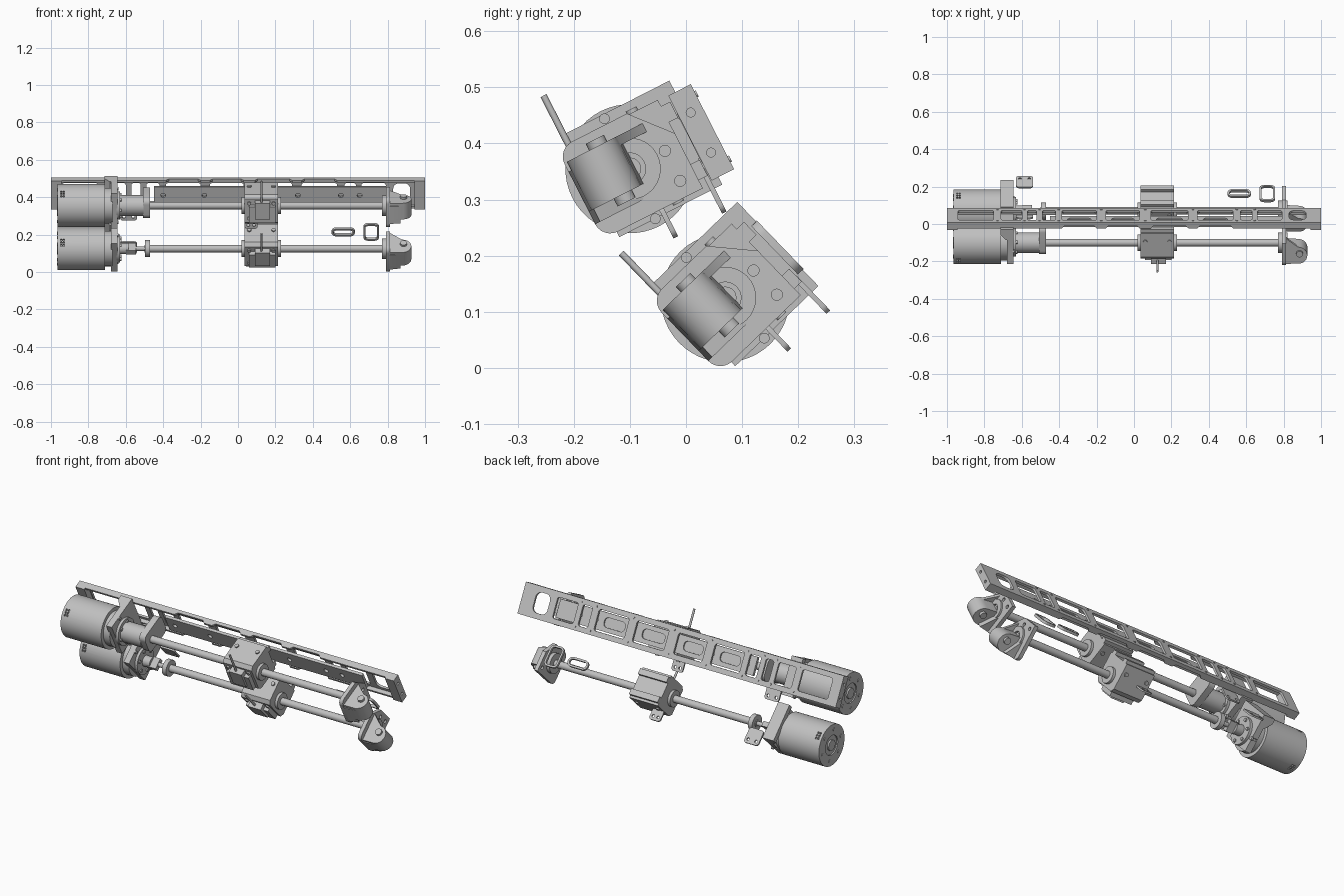
import bpy, bmesh
from math import sin, cos, pi, radians

if "Cube" in bpy.data.objects:
    bpy.data.objects.remove(bpy.data.objects["Cube"])

grey = bpy.data.materials.new("machined_grey")
grey.use_nodes = True
grey.diffuse_color = (0.53, 0.53, 0.53, 1)
grey.node_tree.nodes["Principled BSDF"].inputs["Base Color"].default_value = (0.53, 0.53, 0.53, 1)

# Each unit is built along x, with u toward the beam and v across it, then tilted
UPPER = ("upper", radians(27), -0.10, 0.355)
LOWER = ("lower", radians(44), 0.07, 0.125)


def prism(unit, name, axis, pts, a, b):
    """Extrude a 2D profile along the x, u or v axis from a to b."""
    place = {"x": lambda p, t: (t, p[0], p[1]),
             "u": lambda p, t: (p[0], t, p[1]),
             "v": lambda p, t: (p[0], p[1], t)}[axis]
    bm = bmesh.new()
    lo = [bm.verts.new(place(p, a)) for p in pts]
    hi = [bm.verts.new(place(p, b)) for p in pts]
    bm.faces.new(lo)
    bm.faces.new(hi)
    n = len(pts)
    for i in range(n):
        j = (i + 1) % n
        bm.faces.new((lo[i], lo[j], hi[j], hi[i]))
    bmesh.ops.recalc_face_normals(bm, faces=bm.faces)
    me = bpy.data.meshes.new(name)
    bm.to_mesh(me)
    bm.free()
    me.materials.append(grey)
    ob = bpy.data.objects.new(unit[0] + "_" + name, me)
    ob.rotation_euler = (unit[1], 0, 0)
    ob.location = (0, unit[2], unit[3])
    bpy.context.collection.objects.link(ob)
    return ob


def rect(x0, x1, y0, y1, r=0.0):
    """Rectangle profile, with rounded corners when r is set."""
    if r == 0:
        return [(x0, y0), (x1, y0), (x1, y1), (x0, y1)]
    pts = []
    for k, (cx, cy) in enumerate([(x1 - r, y1 - r), (x0 + r, y1 - r), (x0 + r, y0 + r), (x1 - r, y0 + r)]):
        for i in range(7):
            t = (k + i / 6) * pi / 2
            pts.append((cx + r * cos(t), cy + r * sin(t)))
    return pts


def disc(cx, cy, r, n=32):
    return [(cx + r * cos(2 * pi * i / n), cy + r * sin(2 * pi * i / n)) for i in range(n)]


def cut(target, cutters):
    """Subtract the cutters and remove them."""
    for c in cutters:
        m = target.modifiers.new("cut", "BOOLEAN")
        m.operation, m.object, m.solver = "DIFFERENCE", c, "EXACT"
    bpy.context.view_layer.update()
    graph = bpy.context.evaluated_depsgraph_get()
    me = bpy.data.meshes.new_from_object(target.evaluated_get(graph))
    target.modifiers.clear()
    target.data = me
    for c in cutters:
        bpy.data.objects.remove(c)


def motor(w):
    body = prism(w, "motor_body", "x", disc(0, 0, 0.115, 48), -0.965, -0.71)
    holes = [prism(w, "vent", "x", disc(0, 0, 0.055), -0.99, -0.958)]
    # Vent grids around the rear of the case
    for t in (radians(120), radians(240), 0):
        for k in (-1, 0, 1):
            for x in (-0.95, -0.936):
                c, s = cos(t + k * 0.13), sin(t + k * 0.13)
                quad = [(r * c - q * s, r * s + q * c) for r, q in rect(0.105, 0.13, -0.005, 0.005)]
                holes.append(prism(w, "vent", "x", quad, x, x + 0.009))
    cut(body, holes)
    prism(w, "motor_rear_hub", "x", disc(0, 0, 0.03), -0.967, -0.955)
    for i in range(6):
        t = i * pi / 3
        prism(w, "rear_bolt", "x", disc(0.085 * cos(t), 0.085 * sin(t), 0.009, 12), -0.968, -0.96)
    # Mounting bracket with back wall, tab and bolts
    plate = prism(w, "motor_bracket", "x", rect(-0.072, 0.134, -0.1, 0.108), -0.68, -0.645)
    cut(plate, [prism(w, "hole", "x", disc(0, s * 0.1 - 0.0, 0.006, 12), -0.7, -0.6) for s in (-1, 1)])
    prism(w, "motor_pilot", "x", disc(0, 0, 0.095), -0.715, -0.67)
    prism(w, "bracket_wall", "v", [(-0.715, 0.134), (-0.66, 0.134), (-0.66, 0.07), (-0.685, 0.07), (-0.715, 0.105)], -0.1, 0.108)
    prism(w, "bearing_flange", "x", disc(0, 0, 0.075), -0.65, -0.63)
    for i in range(6):
        t = i * pi / 3
        prism(w, "flange_bolt", "x", disc(0.058 * cos(t), 0.058 * sin(t), 0.009, 12), -0.64, -0.623)
    for s in (-1, 1):
        prism(w, "bracket_bolt", "x", disc(0, s * 0.1, 0.0095, 16), -0.65, -0.638)
    sensor_tab(w, "motor_sensor_tab", -0.63, -0.54, 0.11, -0.06)


def sensor_tab(w, name, x0, x1, u, v):
    tab = prism(w, name, "u", rect(x0, x1, -0.146, v, 0.015), u, u + 0.009)
    cut(tab, [prism(w, "hole", "u", disc(x, -0.125, 0.008, 14), u - 0.02, u + 0.03)
              for x in (x0 + 0.02, x1 - 0.02)])


def carriage(w):
    prism(w, "carriage_block", "x",
          [(-0.06, -0.07), (-0.04, -0.087), (0.1, -0.087), (0.1, 0.087), (-0.04, 0.087), (-0.06, 0.07)], 0.035, 0.215)
    prism(w, "nut_flange", "x", disc(0, 0, 0.045), 0.02, 0.23)
    prism(w, "carriage_cover", "u", rect(0.06, 0.2, -0.06, 0.035), -0.085, -0.055)
    prism(w, "cover_step", "u", rect(0.09, 0.17, -0.035, 0.06), -0.096, -0.055)
    prism(w, "trigger_pin", "v", disc(0.125, -0.078, 0.006, 12), 0.02, 0.186)
    for s in (-1, 1):
        prism(w, "slide_pad", "u", rect(0.035, 0.215, s * 0.058 - 0.016, s * 0.058 + 0.016), 0.1, 0.118)
        for x in (0.06, 0.19):
            prism(w, "cover_bolt", "u", disc(x, s * 0.045, 0.01, 14), -0.068, -0.05)
            prism(w, "side_bolt", "v", disc(x, 0.05, 0.011, 14), s * 0.08, s * 0.094)
    sensor_tab(w, "carriage_sensor_tab", 0.035, 0.105, 0.013, -0.08)


def end_support(w):
    pts = [p for p in rect(-0.1, 0.1, -0.09, 0.09, 0.03) if p[0] < 0]
    plate = pts + [(0.1, -0.09), (0.1, 0.02), (0.04, 0.09)]
    # Order the outline around its centre
    from math import atan2
    plate.sort(key=lambda p: atan2(p[1], p[0]))
    ob = prism(w, "end_plate", "x", plate, 0.79, 0.812)
    cut(ob, [prism(w, "hole", "x", disc(0.07, v, 0.01, 14), 0.7, 0.9) for v in (-0.06, 0)])
    ring = prism(w, "end_bearing", "x", disc(0, 0, 0.055), 0.77, 0.822)
    cut(ring, [prism(w, "bore", "x", disc(0, 0, 0.028), 0.805, 0.9)])
    # Rounded lug carrying a cross pin
    arc = [(0.877 + 0.05 * cos(t), -0.045 + 0.05 * sin(t))
           for t in [radians(-80 + 17 * i) for i in range(11)]]
    prism(w, "pin_lug", "v", [(0.81, -0.1)] + arc + [(0.81, 0.01)], -0.035, 0.045)
    prism(w, "lug_cheek", "v", [(0.81, -0.095)] + arc + [(0.81, 0.058)], 0.045, 0.062)
    prism(w, "cross_pin", "v", disc(0.885, -0.032, 0.018, 20), -0.05, 0.075)
    prism(w, "lug_gusset", "v", [(0.81, -0.1), (0.87, -0.09), (0.81, 0.0)], -0.06, -0.035)


for w in (UPPER, LOWER):
    motor(w)
    carriage(w)
    end_support(w)
    prism(w, "drive_shaft", "x", disc(0, 0, 0.02, 24), -0.5, 0.82)

# Coupling housing and shaft support on the upper unit
prism(UPPER, "coupling_housing", "x", disc(0, 0, 0.056), -0.65, -0.505)
prism(UPPER, "shaft_support", "x", rect(-0.05, 0.12, -0.06, 0.06, 0.03), -0.508, -0.47)
# Open coupling on the lower unit
prism(LOWER, "coupling_stub", "x", disc(0, 0, 0.03), -0.63, -0.585)
prism(LOWER, "coupling_jaw", "x", rect(-0.03, 0.03, -0.014, 0.014), -0.6, -0.545)
prism(LOWER, "shaft_neck", "x", disc(0, 0, 0.012), -0.56, -0.49)
prism(LOWER, "shaft_collar", "x", disc(0, 0, 0.045), -0.496, -0.47)

# Loose slotted seals behind the lower shaft
for x0, x1, h in ((0.5, 0.625, 0.027), (0.67, 0.755, 0.06)):
    r = 0.026
    seal = prism(LOWER, "slotted_seal", "u", rect(x0, x1, -h, h, r), 0.122, 0.136)
    e = 0.011
    cut(seal, [prism(LOWER, "slot", "u", rect(x0 + e, x1 - e, e - h, h - e, r - e), 0.1, 0.16)])

# Ladder beam: back plate with windows, side flanges and solid ends
back = prism(UPPER, "beam_back", "u", rect(-1, 1, -0.085, 0.085), 0.153, 0.165)
windows = [(-0.94, -0.75), (-0.71, -0.6), (-0.57, -0.52), (-0.49, -0.42), (-0.385, -0.2), (-0.15, 0.03),
           (0.09, 0.29), (0.34, 0.53), (0.57, 0.63), (0.66, 0.79)]
cutters = [prism(UPPER, "window", "u", rect(a, b, -0.057, 0.057, 0.012), 0.1, 0.2) for a, b in windows]
cutters.append(prism(UPPER, "window", "u", rect(0.83, 0.92, -0.055, 0.055, 0.03), 0.1, 0.2))
cut(back, cutters)
for s in (-1, 1):
    flange = prism(UPPER, "beam_flange", "v", rect(-0.96, 0.96, 0.13, 0.16), s * 0.073, s * 0.085)
    cut(flange, [prism(UPPER, "slot", "v", [(a - 0.01, 0.12), (b + 0.01, 0.12), (b - 0.015, 0.146), (a + 0.015, 0.146)],
                       s * 0.06, s * 0.1) for a, b in windows[4:8]])
    end = prism(UPPER, "beam_end", "x", rect(0.12, 0.165, -0.085, 0.085), s * 0.945, s)
    cut(end, [prism(UPPER, "hole", "x", disc(0.142, v, 0.008, 14), s * 0.96, s * 1.02) for v in (-0.04, 0.04)])

# Inner guide rail with bolt holes and pockets facing the windows
rail = prism(UPPER, "guide_rail", "u", rect(-0.45, 0.79, -0.05, 0.05), 0.119, 0.135)
holes = [prism(UPPER, "hole", "u", disc(x, 0, 0.013, 16), 0.1, 0.15) for x in (-0.4, -0.18, 0.06, 0.32, 0.55, 0.65)]
holes += [prism(UPPER, "pocket", "u", rect(a + 0.03, b - 0.03, -0.026, 0.026, 0.02), 0.127, 0.15) for a, b in windows[4:8]]
cut(rail, holes)
for a, b in zip(windows, windows[1:]):
    for v in (-0.065, 0.065):
        prism(UPPER, "beam_screw", "u", disc((a[1] + b[0]) / 2, v, 0.006, 12), 0.16, 0.168)

# Smooth the round faces and keep the edges crisp
bpy.ops.object.select_all(action="DESELECT")
for ob in bpy.context.collection.objects:
    if ob.type == "MESH" and ob.name.startswith(("upper_", "lower_")):
        ob.select_set(True)
        bpy.context.view_layer.objects.active = ob
bpy.ops.object.shade_smooth_by_angle(angle=radians(32))
